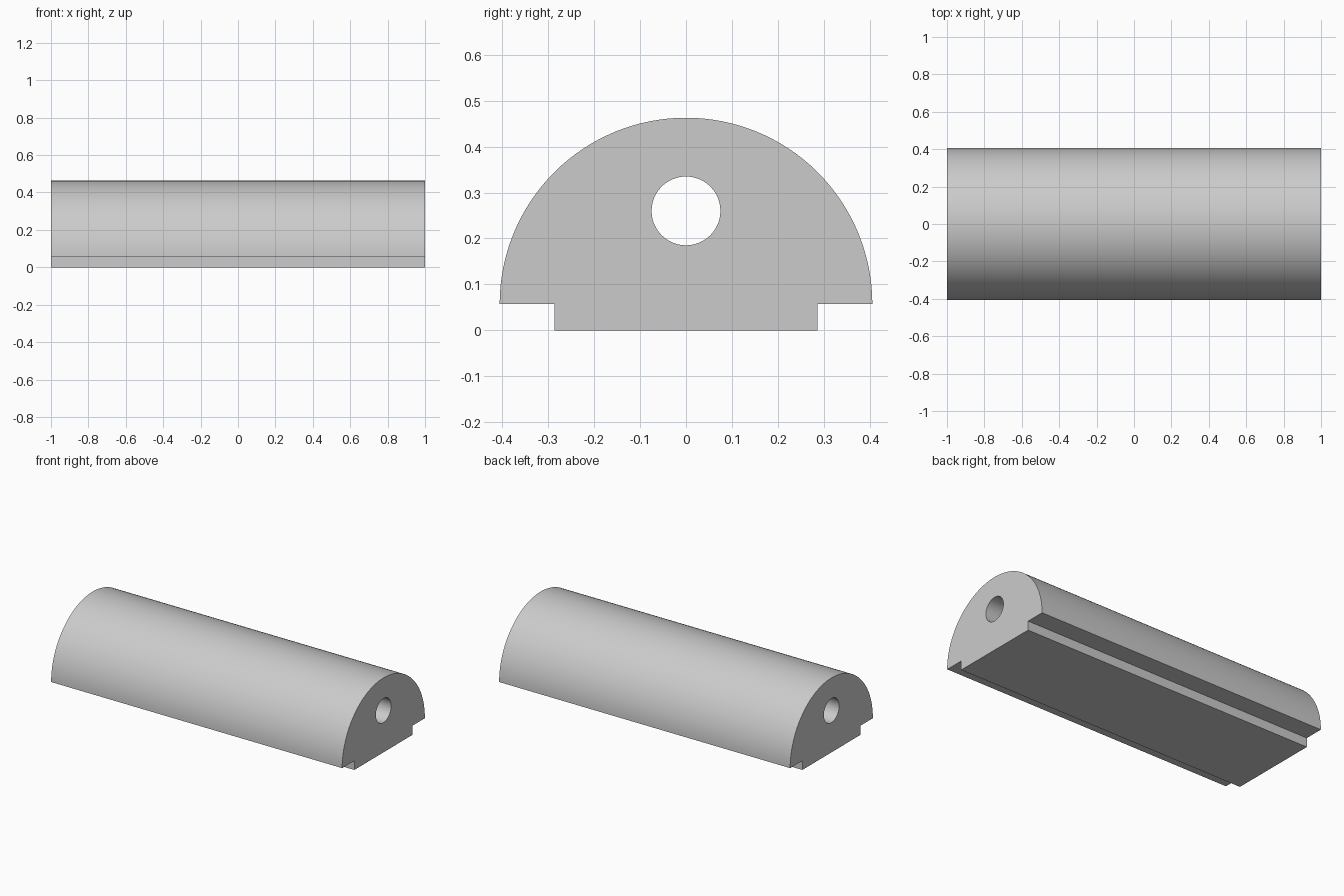
import bpy
import bmesh
from math import pi, sin, cos, radians
from mathutils import Vector

cube = bpy.data.objects.get("Cube")
if cube:
    bpy.data.objects.remove(cube, do_unlink=True)

LENGTH = 2.0
RADIUS, SHOULDER_Z = 0.406, 0.057
BASE_HALF = 0.286
HOLE_RADIUS, HOLE_Z = 0.075, 0.26


def arc(radius, z, sweep, count):
    """Points (y, z) along an arc that starts at +y."""
    return [(radius * cos(sweep * i / count), z + radius * sin(sweep * i / count))
            for i in range(count + 1)]


def add_loop(bm, points):
    """Closed loop of edges on the plane of the right-hand end."""
    verts = [bm.verts.new((-LENGTH / 2, y, z)) for y, z in points]
    return [bm.edges.new((v, verts[(i + 1) % len(verts)])) for i, v in enumerate(verts)]


grey = bpy.data.materials.new("light grey")
grey.use_nodes = True
colour = (0.6, 0.6, 0.6, 1.0)
grey.diffuse_color = colour
grey.node_tree.nodes["Principled BSDF"].inputs["Base Color"].default_value = colour

# Half-round section with a narrower foot, and the lengthwise bore
bm = bmesh.new()
outline = arc(RADIUS, SHOULDER_Z, pi, 64) + [
    (-BASE_HALF, SHOULDER_Z), (-BASE_HALF, 0), (BASE_HALF, 0), (BASE_HALF, SHOULDER_Z)]
bore = arc(HOLE_RADIUS, HOLE_Z, 2 * pi, 48)[:-1]
edges = add_loop(bm, outline) + add_loop(bm, bore)
bmesh.ops.triangle_fill(bm, edges=edges, use_beauty=True)

# Extrude the section to full length
result = bmesh.ops.extrude_face_region(bm, geom=bm.faces[:], use_keep_orig=True)
moved = [g for g in result["geom"] if isinstance(g, bmesh.types.BMVert)]
bmesh.ops.translate(bm, verts=moved, vec=Vector((LENGTH, 0, 0)))
bmesh.ops.recalc_face_normals(bm, faces=bm.faces[:])

mesh = bpy.data.meshes.new("half_round_bar")
bm.to_mesh(mesh)
bm.free()
mesh.materials.append(grey)
bar = bpy.data.objects.new("half_round_bar", mesh)
bpy.context.collection.objects.link(bar)

# Smooth curved walls, crisp edges
bpy.ops.object.select_all(action="DESELECT")
bar.select_set(True)
bpy.context.view_layer.objects.active = bar
bpy.ops.object.shade_smooth_by_angle(angle=radians(30))
